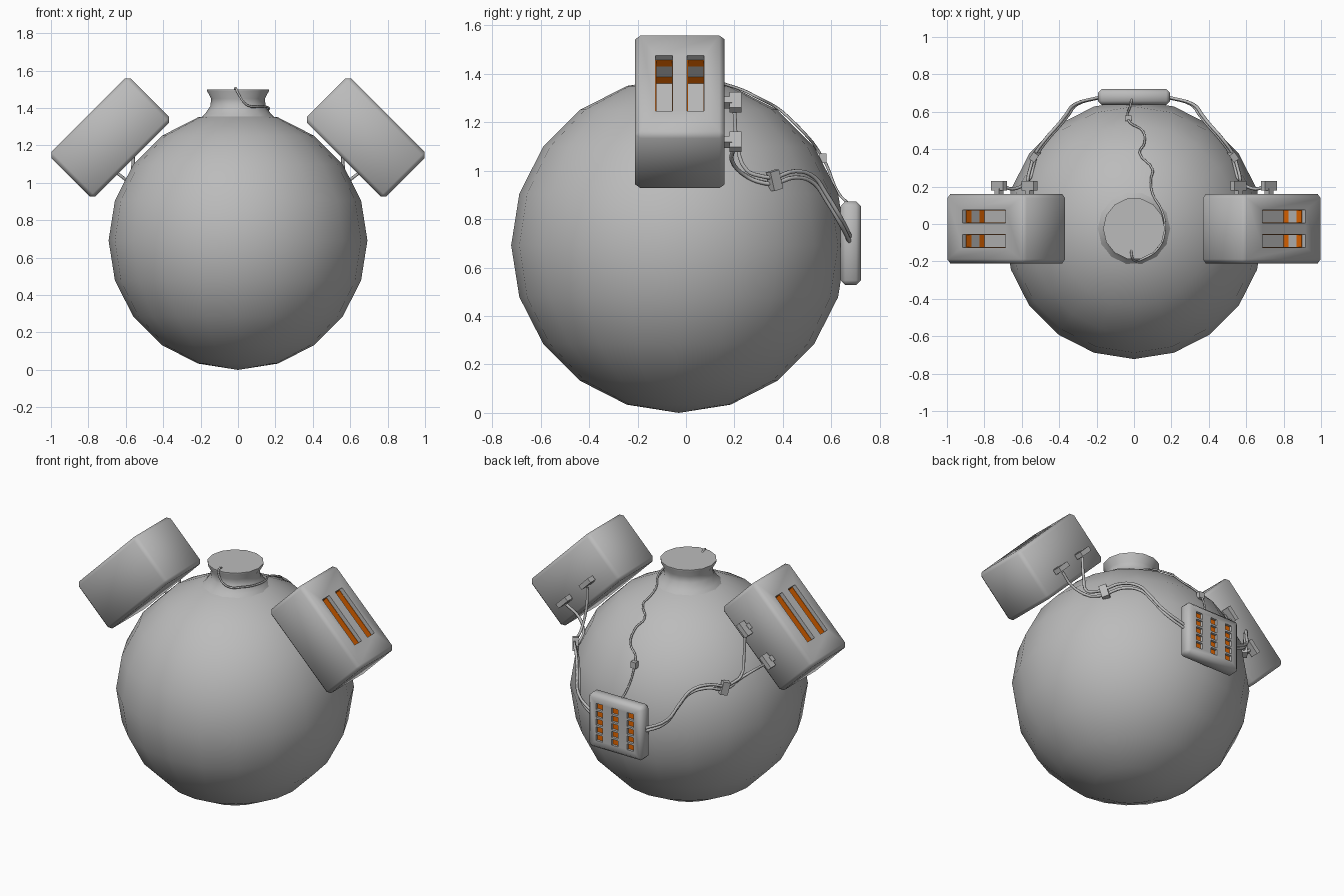
import bpy, bmesh
from math import radians, pi, cos, sin
from mathutils import Matrix, Vector

cube = bpy.data.objects.get("Cube")
if cube:
    bpy.data.objects.remove(cube, do_unlink=True)


def material(name, rgb):
    m = bpy.data.materials.new(name)
    m.use_nodes = True
    m.diffuse_color = (*rgb, 1)
    m.node_tree.nodes["Principled BSDF"].inputs["Base Color"].default_value = (*rgb, 1)
    return m


GREY = material("grey metal", (0.5, 0.5, 0.5))
ORANGE = material("orange glow", (0.8, 0.14, 0.0))


def activate(obj):
    bpy.ops.object.select_all(action="DESELECT")
    obj.select_set(True)
    bpy.context.view_layer.objects.active = obj


def smooth(obj, angle=50):
    activate(obj)
    bpy.ops.object.shade_smooth_by_angle(angle=radians(angle))


def finish(name, bm, mat, matrix=Matrix()):
    mesh = bpy.data.meshes.new(name)
    bmesh.ops.recalc_face_normals(bm, faces=bm.faces)
    bm.to_mesh(mesh)
    bm.free()
    mesh.materials.append(mat)
    obj = bpy.data.objects.new(name, mesh)
    bpy.context.collection.objects.link(obj)
    obj.matrix_world = matrix
    return obj


def boxes(name, parts, matrix=Matrix(), mat=GREY, bevel=0):
    """One object made of (size, centre) boxes."""
    bm = bmesh.new()
    for size, loc in parts:
        bmesh.ops.create_cube(bm, size=1, matrix=Matrix.Translation(loc) @ Matrix.Diagonal((*size, 1)))
    if bevel:
        bmesh.ops.bevel(bm, geom=bm.edges[:], offset=bevel, segments=1, affect="EDGES")
    return finish(name, bm, mat, matrix)


def carve(obj, cutter):
    """Cut the holes for good and drop the cutter."""
    cutter.hide_render = True
    mod = obj.modifiers.new("holes", "BOOLEAN")
    mod.operation, mod.solver, mod.object = "DIFFERENCE", "EXACT", cutter
    activate(obj)
    bpy.ops.object.modifier_apply(modifier=mod.name)
    bpy.data.objects.remove(cutter, do_unlink=True)
    smooth(obj)


def cable(name, points, radius):
    curve = bpy.data.curves.new(name, "CURVE")
    curve.dimensions = "3D"
    curve.bevel_depth, curve.bevel_resolution = radius, 1
    curve.resolution_u, curve.use_fill_caps = 4, True
    spline = curve.splines.new("BEZIER")
    spline.bezier_points.add(len(points) - 1)
    for bp, co in zip(spline.bezier_points, points):
        bp.co = co
        bp.handle_left_type = bp.handle_right_type = "AUTO"
    curve.materials.append(GREY)
    bpy.context.collection.objects.link(bpy.data.objects.new(name, curve))


# Round body
RADIUS, CENTRE = 0.692, Vector((0, -0.03, 0.692))
bm = bmesh.new()
bmesh.ops.create_uvsphere(bm, u_segments=20, v_segments=10, radius=RADIUS)
smooth(finish("body", bm, GREY, Matrix.Translation(CENTRE)))

# Flared neck with a flat cap
profile = [(0.22, 1.33), (0.175, 1.37), (0.148, 1.41), (0.143, 1.45), (0.165, 1.49), (0.165, 1.5)]
bm = bmesh.new()
N = 14
rings = [[bm.verts.new((r * cos(2 * pi * i / N), r * sin(2 * pi * i / N), z)) for i in range(N)]
         for r, z in profile]
for low, high in zip(rings, rings[1:]):
    for i in range(N):
        j = (i + 1) % N
        bm.faces.new((low[i], low[j], high[j], high[i]))
bm.faces.new(rings[-1])
smooth(finish("neck", bm, GREY, Matrix.Translation((0, -0.025, 0))))

# Shoulder pods with their slots, plugs and cables
LONG, DEEP, TALL = 0.6, 0.37, 0.335
SLOT_L, SLOT_W, SLOT_D = 0.325, 0.07, 0.165
for side, word in ((1, "left"), (-1, "right")):
    frame = Matrix.Translation((side * 0.683, -0.025, 1.243)) @ Matrix.Rotation(side * pi / 4, 4, "Y")
    pod = boxes(word + "_pod", [((LONG, DEEP, TALL), (0, 0, 0))], frame, bevel=0.022)
    slots = [((SLOT_L, SLOT_W, 2 * SLOT_D), (0, y, TALL / 2)) for y in (-0.065, 0.065)]
    carve(pod, boxes(word + "_slot_cutter", slots, frame))

    # Orange bands around the slot walls
    bands = []
    for y in (-0.065, 0.065):
        for depth in (0.045, 0.145):
            z = TALL / 2 - depth
            for k in (-1, 1):
                bands.append(((0.005, SLOT_W, 0.036), (k * SLOT_L / 2, y, z)))
                bands.append(((SLOT_L, 0.005, 0.036), (0, y + k * SLOT_W / 2, z)))
    boxes(word + "_slot_bands", bands, frame, ORANGE)

    # Plugs on the back face
    for n, along in enumerate((-0.115, 0.115)):
        at = Vector((side * along, DEEP / 2, -0.06))
        boxes(f"{word}_plug_{n}", [((0.035, 0.04, 0.035), at + Vector((0, 0.01, 0))),
                                   ((0.09, 0.05, 0.03), at + Vector((0, 0.045, 0)))], frame)

    # Paired cables running round to the back pack
    starts = [[(0.56, 0.2, 1.25), (0.56, 0.21, 1.12)], [(0.71, 0.2, 1.1), (0.63, 0.19, 1.04)]]
    run = [(0.56, 0.25, 0.99), (0.545, 0.31, 0.965), (0.53, 0.36, 0.96), (0.47, 0.45, 0.985),
           (0.4, 0.53, 0.96), (0.36, 0.58, 0.89), (0.31, 0.64, 0.79), (0.17, 0.68, 0.71)]
    for n, start in enumerate(starts):
        shift = 0.013 * (1 - 2 * n)
        path = start + [(x + shift / 2, y, z + shift) for x, y, z in run]
        cable(f"{word}_cable_{n}", [(side * x, y, z) for x, y, z in path], 0.009)
    boxes(word + "_cable_clip", [((0.035, 0.045, 0.08), (0, 0, 0))],
          Matrix.Translation((side * 0.53, 0.365, 0.96)) @ Matrix.Rotation(side * radians(35), 4, "Z")
          @ Matrix.Rotation(radians(15), 4, "X"))

# Back pack with three columns of lit cells
pack_frame = Matrix.Translation((0, 0.68, 0.7))
pack = boxes("back_pack", [((0.385, 0.085, 0.345), (0, 0, 0))], pack_frame, bevel=0.02)
cells = [(x, z * 0.05) for x in (-0.11, 0, 0.11) for z in range(-2, 3)]
carve(pack, boxes("cell_cutter", [((0.045, 0.04, 0.038), (x, 0.0425, z)) for x, z in cells], pack_frame))
boxes("back_pack_cells", [((0.045, 0.006, 0.038), (x, 0.024, z)) for x, z in cells], pack_frame, ORANGE)


# Thin cable from the cap, round the neck and down the back
def on_body(x, y):
    d = Vector((x, y, 0)) - CENTRE
    return (x, y, CENTRE.z + (RADIUS ** 2 - d.x ** 2 - d.y ** 2) ** 0.5 + 0.008)


wrap = [(-0.015, -0.14, 1.495), (-0.012, -0.17, 1.508), (0.0, -0.195, 1.48), (0.05, -0.185, 1.415),
        (0.13, -0.13, 1.41), (0.165, -0.03, 1.4), (0.15, 0.07, 1.385)]
trail = [(0.1, 0.16), (0.09, 0.24), (0.1, 0.29), (0.03, 0.38), (0.055, 0.43), (0.045, 0.5),
         (-0.02, 0.54), (-0.035, 0.58), (-0.02, 0.63)]
cable("neck_cable", wrap + [on_body(*p) for p in trail] + [(-0.01, 0.675, 0.86)], 0.006)
boxes("neck_cable_clip", [((0.035, 0.03, 0.04), (0, 0, 0))], Matrix.Translation(on_body(-0.03, 0.565)))
